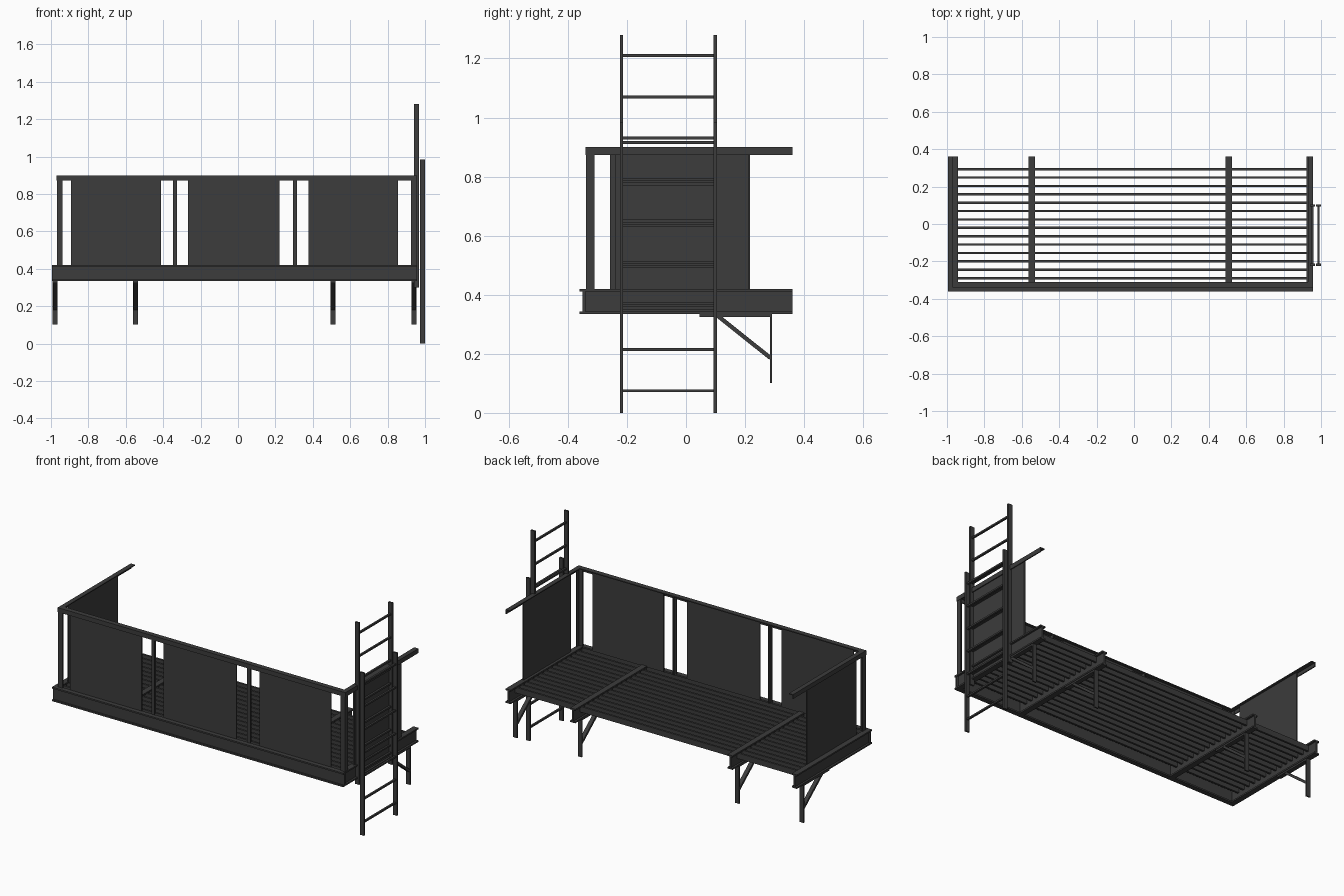
import bpy, bmesh
from mathutils import Vector, Matrix

cube = bpy.data.objects.get("Cube")
if cube:
    bpy.data.objects.remove(cube)

iron = bpy.data.materials.new("dark_iron")
iron.use_nodes = True
GREY = (0.045, 0.045, 0.045, 1)
iron.diffuse_color = GREY
iron.node_tree.nodes["Principled BSDF"].inputs["Base Color"].default_value = GREY


def finish(name, bm):
    mesh = bpy.data.meshes.new(name)
    bm.to_mesh(mesh)
    bm.free()
    mesh.materials.append(iron)
    obj = bpy.data.objects.new(name, mesh)
    bpy.context.scene.collection.objects.link(obj)
    return obj


def add_box(bm, x, y, z):
    """Box from (min, max) pairs."""
    lo, hi = Vector((x[0], y[0], z[0])), Vector((x[1], y[1], z[1]))
    mat = Matrix.Translation((lo + hi) / 2) @ Matrix.Diagonal((*(hi - lo), 1))
    bmesh.ops.create_cube(bm, size=1, matrix=mat)


def boxes(name, *parts):
    bm = bmesh.new()
    for part in parts:
        add_box(bm, *part)
    return finish(name, bm)


def around(c, w):
    return (c - w / 2, c + w / 2)


# Main levels and sizes
BOT, TOP, RAIL = 0.335, 0.42, 0.9
FRONT, BACK = -0.345, 0.36
FLANGE, WEB, SKIN = 0.034, 0.01, 0.009
LEFT, RIGHT = -0.978, 0.94


# I-beam frame: one along the front, four running to the back
def i_beam(name, axis, centre, span, width):
    sections = [(width, (BOT, BOT + SKIN)), (WEB, (BOT + SKIN, TOP - SKIN)),
                (width, (TOP - SKIN, TOP))]
    parts = []
    for w, z in sections:
        across = around(centre, w)
        parts.append((span, across, z) if axis == "x" else (across, span, z))
    boxes(name, *parts)


i_beam("front_beam", "x", FRONT, (-0.995, 0.957), 0.03)
beam_xs = [LEFT, -0.547, 0.507, RIGHT]
for i, x in enumerate(beam_xs):
    i_beam(f"cross_beam_{i + 1}", "y", x, (FRONT, BACK), FLANGE)

# Floor slats
for i in range(14):
    y = 0.293 - i * 0.0448
    boxes(f"floor_slat_{i + 1}", ((LEFT, RIGHT), around(y, 0.012), (0.378, 0.412)))


# Wall brackets under each cross beam: plate, upright and diagonal strut
def bracket(name, x):
    bm = bmesh.new()
    add_box(bm, around(x, 0.027), (0.045, 0.292), (0.325, BOT))
    add_box(bm, around(x, 0.027), (0.284, 0.292), (0.102, BOT))
    start, end = Vector((x, 0.108, 0.328)), Vector((x, 0.286, 0.186))
    run = end - start
    mat = (Matrix.Translation((start + end) / 2)
           @ run.to_track_quat("Y", "Z").to_matrix().to_4x4()
           @ Matrix.Diagonal((0.024, run.length, 0.014, 1)))
    bmesh.ops.create_cube(bm, size=1, matrix=mat)
    finish(name, bm)


for i, x in enumerate(beam_xs):
    bracket(f"bracket_{i + 1}", x)

# Handrails: angle iron with a top plate and an outer lip
LIP = RAIL - 0.027
boxes("front_rail",
      ((-0.97, 0.955), (-0.34, -0.31), (RAIL - 0.006, RAIL)),
      ((-0.97, 0.955), (-0.34, -0.334), (LIP, RAIL)))
for name, outer, s in (("right_end_rail", -0.97, 1), ("left_end_rail", 0.957, -1)):
    plate = sorted((outer, outer + s * 0.028))
    lip = sorted((outer, outer + s * 0.006))
    boxes(name, (plate, (-0.34, BACK), (RAIL - 0.006, RAIL)),
          (lip, (-0.34, BACK), (LIP, RAIL)))

# Corner posts of angle iron and slimmer middle posts
for name, outer, s in (("right_corner_post", -0.967, 1), ("left_corner_post", 0.955, -1)):
    face = sorted((outer, outer + s * 0.03))
    side = sorted((outer, outer + s * 0.006))
    boxes(name, (face, (-0.339, -0.333), (TOP, RAIL)),
          (side, (-0.339, -0.309), (TOP, RAIL)))
for i, x in enumerate((-0.336, 0.305)):
    boxes(f"middle_post_{i + 1}",
          (around(x, 0.022), (-0.334, -0.328), (TOP, RAIL)),
          (around(x, 0.006), (-0.328, -0.31), (TOP, RAIL)))

# Solid screens hung from the rails
for i, span in enumerate(((-0.893, -0.412), (-0.267, 0.222), (0.378, 0.855))):
    boxes(f"front_screen_{i + 1}", (span, (-0.333, -0.325), (TOP - 0.005, RAIL - 0.006)))
boxes("right_end_screen", ((-0.963, -0.955), (-0.258, 0.217), (TOP - 0.005, RAIL - 0.006)))
boxes("left_end_screen", ((0.939, 0.947), (-0.24, 0.212), (TOP - 0.005, RAIL - 0.006)))


# Two overlapping ladders on the left end
def ladder(name, x, bottom, top, first_rung):
    parts = [(around(x, 0.027), around(y, 0.011), (bottom, top)) for y in (-0.218, 0.099)]
    for i in range(7):
        z = first_rung + i * 0.14
        parts.append((around(x, 0.012), (-0.218, 0.099), around(z, 0.01)))
    boxes(name, *parts)


ladder("upper_ladder", 0.954, 0.3, 1.28, 0.37)
ladder("lower_ladder", 0.986, 0.0, 0.985, 0.075)
